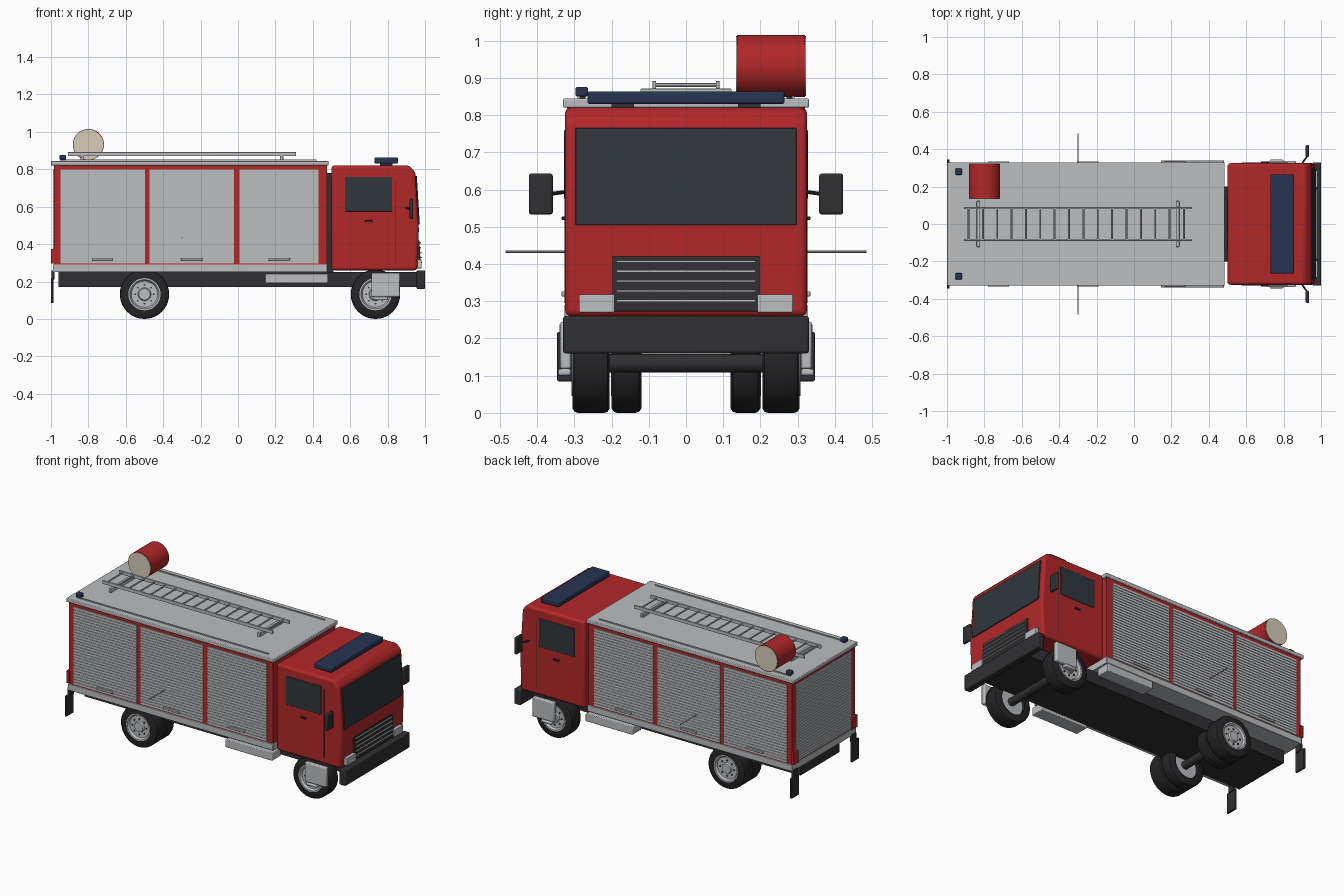
import bpy, bmesh, math
from mathutils import Matrix, Vector

if "Cube" in bpy.data.objects:
    bpy.data.objects.remove(bpy.data.objects["Cube"])


def mat(name, r, g, b):
    m = bpy.data.materials.new(name)
    m.diffuse_color = (r, g, b, 1)
    m.use_nodes = True
    m.node_tree.nodes["Principled BSDF"].inputs["Base Color"].default_value = m.diffuse_color
    return m


RED = mat("red", 0.45, 0.02, 0.022)
DARK = mat("dark", 0.03, 0.03, 0.033)
TYRE = mat("rubber", 0.018, 0.018, 0.02)
GLASS = mat("glass", 0.03, 0.037, 0.045)
NAVY = mat("navy", 0.02, 0.035, 0.085)
BEIGE = mat("beige", 0.68, 0.62, 0.48)
SILVER = mat("silver", 0.5, 0.51, 0.53)


def finish(name, bm, m, bevel=0, segs=2, smooth=True):
    bmesh.ops.recalc_face_normals(bm, faces=bm.faces)
    me = bpy.data.meshes.new(name)
    bm.to_mesh(me)
    bm.free()
    ob = bpy.data.objects.new(name, me)
    bpy.context.collection.objects.link(ob)
    me.materials.append(m)
    if bevel:
        b = ob.modifiers.new("bevel", 'BEVEL')
        b.width, b.segments, b.limit_method = bevel, segs, 'ANGLE'
    if smooth:
        bpy.ops.object.select_all(action='DESELECT')
        ob.select_set(True)
        bpy.context.view_layer.objects.active = ob
        bpy.ops.object.shade_smooth_by_angle(angle=math.radians(35))
    return ob


def boxes(name, specs, m, bevel=0, mirror=False):
    """Each spec is (x0, x1, y0, y1, z0, z1); mirror repeats it on the other side."""
    bm = bmesh.new()
    for x0, x1, y0, y1, z0, z1 in specs:
        for s in ((1, -1) if mirror else (1,)):
            c = Vector(((x0 + x1) / 2, s * (y0 + y1) / 2, (z0 + z1) / 2))
            bmesh.ops.create_cube(bm, size=1, matrix=Matrix.Translation(c)
                                  @ Matrix.Diagonal((x1 - x0, y1 - y0, z1 - z0, 1)))
    return finish(name, bm, m, bevel, smooth=bevel > 0)


def extrude_y(name, profile, ys, m, bevel=0, segs=2):
    """Extrude an x-z outline between each pair of y values."""
    bm = bmesh.new()
    for y0, y1 in ys:
        f = bm.faces.new([bm.verts.new((x, y0, z)) for x, z in profile])
        new = bmesh.ops.extrude_face_region(bm, geom=[f])['geom']
        bmesh.ops.translate(bm, vec=(0, y1 - y0, 0),
                            verts=[v for v in new if isinstance(v, bmesh.types.BMVert)])
    return finish(name, bm, m, bevel, segs)


def rods(name, ends, r, m, n=10):
    bm = bmesh.new()
    for a, b in ends:
        a, b = Vector(a), Vector(b)
        rot = (b - a).to_track_quat('Z', 'Y').to_matrix().to_4x4()
        bmesh.ops.create_cone(bm, cap_ends=True, segments=n, radius1=r, radius2=r,
                              depth=(b - a).length, matrix=Matrix.Translation((a + b) / 2) @ rot)
    return finish(name, bm, m)


def lathe_y(name, profile, cx, cz, m, sides=(1, -1), n=40):
    """Spin a (radius, y) profile about the y axis through (cx, cz)."""
    bm = bmesh.new()
    for s in sides:
        vs = [bm.verts.new((cx + r, s * y, cz)) for r, y in profile]
        es = [bm.edges.new(p) for p in zip(vs, vs[1:])]
        bmesh.ops.spin(bm, geom=vs + es, cent=(cx, 0, cz), axis=(0, 1, 0),
                       angle=2 * math.pi, steps=n)
    bmesh.ops.remove_doubles(bm, verts=bm.verts, dist=1e-5)
    return finish(name, bm, m)


# Chassis and bumper
boxes("chassis", [(-0.96, 0.955, -0.2, 0.2, 0.17, 0.25)], DARK)
boxes("front_bumper", [(0.955, 1.0, -0.33, 0.33, 0.16, 0.26)], DARK, 0.006)
boxes("cab_bellows", [(0.47, 0.51, -0.135, 0.135, 0.24, 0.78)], DARK)
rods("axles", [((x, -0.28, 0.133), (x, 0.28, 0.133)) for x in (-0.5, 0.735)], 0.025, DARK, 16)

# Wheels: double at the rear, single at the front
R = 0.132


def wheel(label, x, y0, y1):
    lathe_y(label + "_tyres", [(0.085, y0), (R - 0.012, y0), (R - 0.003, y0 + 0.006), (R, y0 + 0.015),
            (R, y1 - 0.015), (R - 0.003, y1 - 0.006), (R - 0.012, y1), (0.085, y1),
            (0.085, y0)], x, R, TYRE)
    lathe_y(label + "_rims", [(0, y0 + 0.02), (0.086, y0 + 0.02), (0.086, y1 + 0.002), (0.078, y1 + 0.002),
            (0.07, y1 - 0.012), (0.035, y1 - 0.012), (0.03, y1 - 0.002), (0, y1 - 0.002)], x, R, SILVER)


wheel("rear_outer", -0.5, 0.205, 0.305)
wheel("rear_inner", -0.5, 0.12, 0.2)
wheel("front", 0.735, 0.205, 0.305)
rods("wheel_nuts", [((x + 0.05 * math.cos(a), s * 0.285, R + 0.05 * math.sin(a)),
                     (x + 0.05 * math.cos(a), s * 0.299, R + 0.05 * math.sin(a)))
                    for x in (-0.5, 0.735) for s in (1, -1)
                    for a in [i * math.pi / 4 for i in range(8)]], 0.005, DARK, 6)

# Equipment body
boxes("body_shell", [(-0.985, 0.475, -0.32, 0.32, 0.27, 0.825)], RED)
boxes("body_sill", [(-0.99, 0.478, -0.326, 0.326, 0.25, 0.292)], SILVER, 0.003)
boxes("roof", [(-1.0, 0.485, -0.33, 0.33, 0.82, 0.845)], SILVER, 0.004)
boxes("roof_edge_rails", [(-0.95, 0.42, 0.285, 0.292, 0.845, 0.852)], SILVER, mirror=True)

# Roller shutters made of slats
Z0, Z1, COUNT = 0.297, 0.8, 28
P = (Z1 - Z0) / COUNT
BAYS = [(-0.95, -0.498), (-0.472, -0.022), (0.008, 0.43)]
boxes("side_shutter_backs", [(a, b, 0.315, 0.3215, Z0, Z1) for a, b in BAYS], SILVER, mirror=True)
boxes("side_shutter_slats", [(a, b, 0.315, 0.3245, Z0 + i * P + 0.002, Z0 + (i + 1) * P - 0.002)
                             for a, b in BAYS for i in range(COUNT)], SILVER, mirror=True)
boxes("rear_shutter_back", [(-0.9865, -0.98, -0.285, 0.285, Z0, Z1)], SILVER)
boxes("rear_shutter_slats", [(-0.99, -0.98, -0.285, 0.285, Z0 + i * P + 0.002, Z0 + (i + 1) * P - 0.002)
                             for i in range(COUNT)], SILVER)
boxes("shutter_handles", [(c - 0.057, c + 0.057, 0.32, 0.334, 0.313, 0.326)
                          for c in (-0.724, -0.247, 0.22)], SILVER, 0.002, True)
rods("side_rods", [((-0.3, s * 0.31, 0.433), (-0.3, s * 0.485, 0.433)) for s in (1, -1)], 0.003, SILVER)
boxes("tail_lights", [(-1.0, -0.98, 0.275, 0.327, 0.295, 0.375)], RED, 0.002, True)
boxes("mud_flaps", [(-1.0, -0.987, 0.27, 0.346, 0.085, 0.217)], DARK, 0.003, True)
boxes("mud_flap_brackets", [(-0.998, -0.98, 0.28, 0.32, 0.21, 0.26)], DARK, 0, True)
boxes("side_steps", [(0.145, 0.482, 0.25, 0.34, 0.19, 0.24)], SILVER, 0.004, True)

# Cab, with softened edges
extrude_y("cab", [(0.5, 0.26), (0.958, 0.26), (0.967, 0.48), (0.948, 0.785), (0.915, 0.82), (0.5, 0.82)],
          [(-0.325, 0.325)], RED, 0.016, 4)


def front_panel(name, zb, zt, xb, xt, ys, m, depth=0.012):
    extrude_y(name, [(xb - depth, zb), (xb, zb), (xt, zt), (xt - depth, zt)], ys, m, 0.002)


front_panel("windscreen", 0.505, 0.765, 0.972, 0.956, [(-0.297, 0.297)], GLASS)
front_panel("grille", 0.273, 0.42, 0.978, 0.97, [(-0.198, 0.198)], DARK, 0.03)
for i in range(5):
    z = 0.298 + i * 0.0265
    boxes("grille_bar", [(0.96, 0.984 - 0.0015 * i, -0.187, 0.187, z, z + 0.006)], SILVER)
boxes("headlights", [(0.945, 0.982, 0.192, 0.287, 0.27, 0.318)], SILVER, 0.003, True)
boxes("side_windows", [(0.572, 0.824, 0.318, 0.3275, 0.575, 0.76)], GLASS, 0.002, True)
boxes("door_seams", [(0.842, 0.846, 0.32, 0.326, 0.3, 0.745)], DARK, 0, True)
boxes("door_handles", [(0.68, 0.718, 0.322, 0.334, 0.518, 0.528)], DARK, 0.002, True)
boxes("cab_steps", [(0.713, 0.865, 0.309, 0.338, 0.118, 0.245),
                    (0.725, 0.8, 0.309, 0.344, 0.1, 0.118)], SILVER, 0.006, True)

# Mirrors
boxes("mirrors", [(0.918, 0.936, 0.358, 0.422, 0.533, 0.643)], DARK, 0.006, True)
rods("mirror_arms", [((0.893, s * 0.315, 0.595), (0.927, s * 0.365, 0.588)) for s in (1, -1)], 0.005, DARK)

# Warning lights
boxes("light_bar", [(0.73, 0.855, -0.265, 0.265, 0.83, 0.864)], NAVY, 0.006)
boxes("light_bar_mounts", [(0.76, 0.825, 0.14, 0.2, 0.815, 0.835)], DARK, 0, True)
boxes("rear_beacons", [(-0.955, -0.92, 0.263, 0.297, 0.85, 0.876)], NAVY, 0.005, True)
boxes("beacon_bases", [(-0.948, -0.927, 0.27, 0.29, 0.84, 0.852)], DARK, 0, True)

# Ladder on two cross supports
boxes("ladder_rails", [(-0.91, 0.31, 0.08, 0.09, 0.87, 0.892)], SILVER, 0.002, True)
rods("ladder_rungs", [((-0.885 + i * 0.0768, -0.083, 0.881), (-0.885 + i * 0.0768, 0.083, 0.881))
                      for i in range(16)], 0.005, SILVER, 8)
boxes("ladder_supports", [(x - 0.009, x + 0.009, -0.122, 0.122, 0.845, 0.871)
                          for x in (-0.832, 0.233)], SILVER, 0.002)

# Hose drum
lathe_y("hose_drum", [(0, 0.137), (0.083, 0.137), (0.083, 0.32), (0, 0.32)], -0.8, 0.932, RED, (1,), 48)
lathe_y("drum_caps", [(0, 0.134), (0.08, 0.134), (0.08, 0.323), (0, 0.323)], -0.8, 0.932, BEIGE, (1,), 48)
